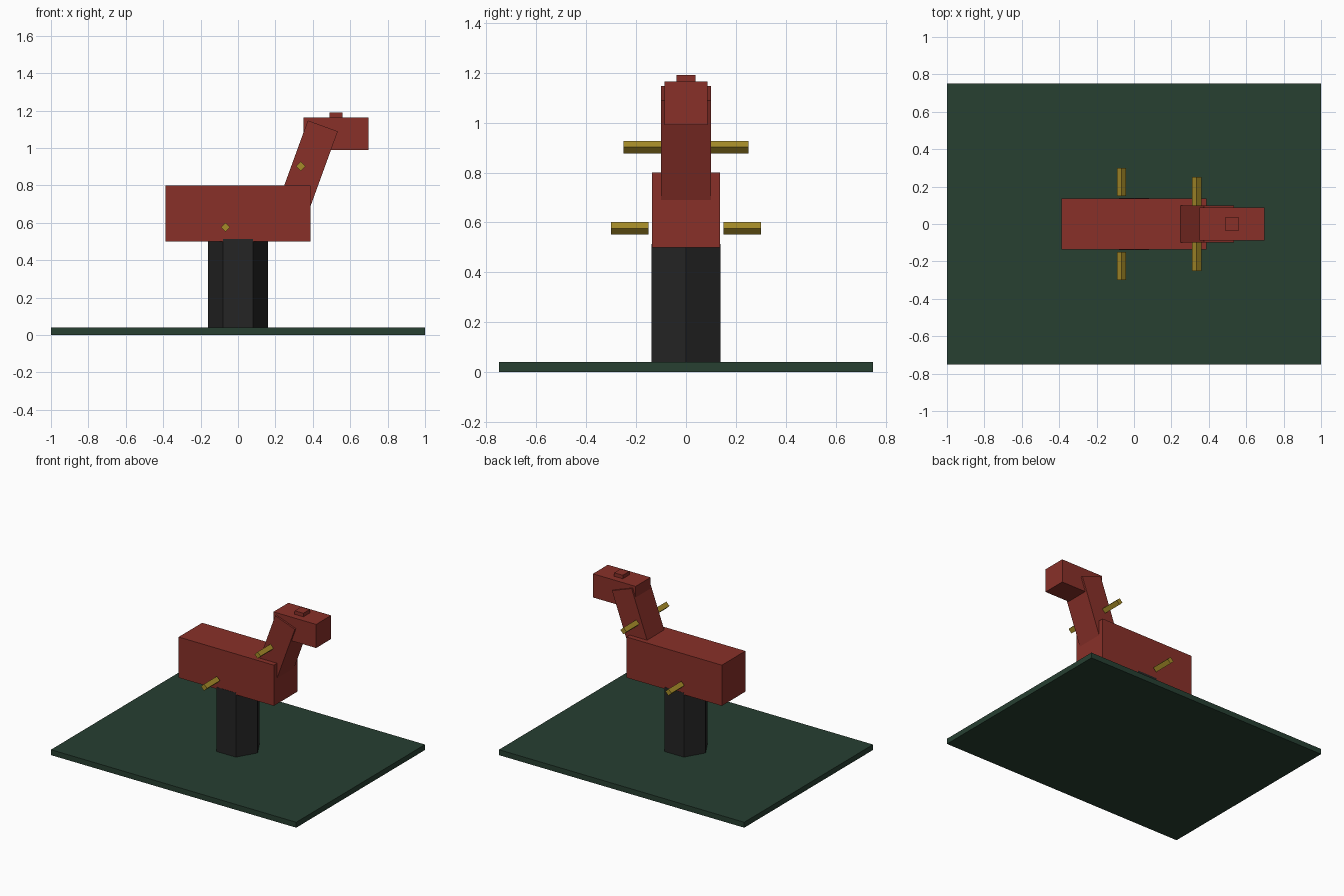
import bpy, bmesh
from math import sin, cos, pi, radians
from mathutils import Matrix, Vector

old = bpy.data.objects.get("Cube")
if old:
    bpy.data.objects.remove(old, do_unlink=True)


def material(name, rgb):
    m = bpy.data.materials.new(name)
    m.use_nodes = True
    m.diffuse_color = (*rgb, 1)
    bsdf = next(n for n in m.node_tree.nodes if n.type == 'BSDF_PRINCIPLED')
    bsdf.inputs["Base Color"].default_value = (*rgb, 1)
    return m


red = material("barn red", (0.25, 0.03, 0.022))
green = material("dark green", (0.02, 0.05, 0.031))
black = material("charcoal", (0.018, 0.018, 0.018))
gold = material("brass", (0.38, 0.26, 0.022))


def finish(name, bm, mat):
    bmesh.ops.recalc_face_normals(bm, faces=bm.faces)
    mesh = bpy.data.meshes.new(name)
    bm.to_mesh(mesh)
    bm.free()
    mesh.materials.append(mat)
    obj = bpy.data.objects.new(name, mesh)
    bpy.context.collection.objects.link(obj)
    return obj


def box(name, center, size, mat, tilt=0):
    """Box with an optional tilt about the y axis, in degrees."""
    bm = bmesh.new()
    place = Matrix.Translation(center) @ Matrix.Rotation(radians(tilt), 4, 'Y')
    bmesh.ops.create_cube(bm, size=1, matrix=place @ Matrix.Diagonal((*size, 1)))
    return finish(name, bm, mat)


def prism(name, sides, radius, start, length, mat, along_y=False):
    """Regular prism along z or y, with a corner pointing to +x."""
    bm = bmesh.new()
    ring = []
    for i in range(sides):
        a, b = radius * cos(2 * pi * i / sides), radius * sin(2 * pi * i / sides)
        offset = Vector((a, 0, b)) if along_y else Vector((a, b, 0))
        ring.append(bm.verts.new(Vector(start) + offset))
    cap = bm.faces.new(ring)
    ext = bmesh.ops.extrude_face_region(bm, geom=[cap], use_keep_orig=True)
    moved = [g for g in ext["geom"] if isinstance(g, bmesh.types.BMVert)]
    shift = (0, length, 0) if along_y else (0, 0, length)
    bmesh.ops.translate(bm, verts=moved, vec=shift)
    return finish(name, bm, mat)


# Ground plate and post
box("ground_plate", (0, 0, 0.02), (2, 1.5, 0.04), green)
prism("post", 6, 0.16, (0, 0, 0.03), 0.484, black)

# Animal body, neck, head and forelock
box("body", (0, 0, 0.65), (0.776, 0.274, 0.3), red)
box("neck", (0.368, 0, 0.883), (0.17, 0.2, 0.5), red, tilt=20)
box("head", (0.524, 0, 1.077), (0.348, 0.174, 0.174), red)
box("forelock", (0.524, 0, 1.165), (0.07, 0.075, 0.05), red)

# Hand grip through the neck, and a foot peg on each side
prism("hand_grip", 4, 0.025, (0.335, -0.25, 0.902), 0.5, gold, along_y=True)
for side, y in (("left", 0.15), ("right", -0.3)):
    prism(side + "_foot_peg", 4, 0.025, (-0.067, y, 0.576), 0.15, gold, along_y=True)
